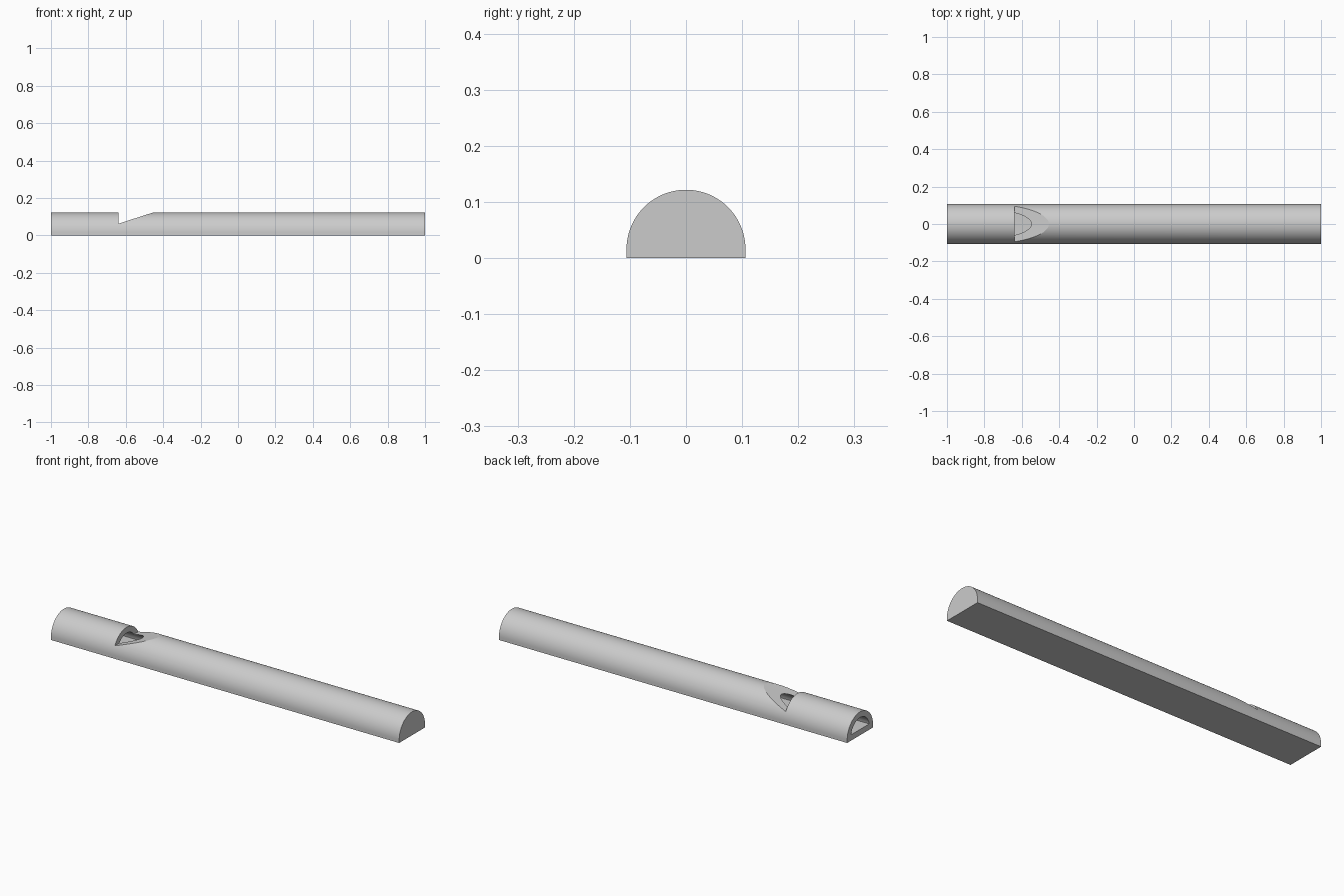
import bpy
import bmesh
import math

default = bpy.data.objects.get("Cube")
if default:
    bpy.data.objects.remove(default, do_unlink=True)

AXIS_Z = 0.0155   # height of the arch centre
OUTER = 0.106
WALL = 0.03
STEPS = 64

grey = bpy.data.materials.new("light grey")
grey.use_nodes = True
colour = (0.6, 0.6, 0.6, 1)
grey.diffuse_color = colour
grey.node_tree.nodes["Principled BSDF"].inputs["Base Color"].default_value = colour


def prism(name, section, offset):
    """Extrude a closed section of 3D points along an offset."""
    bm = bmesh.new()
    face = bm.faces.new([bm.verts.new(p) for p in section])
    made = bmesh.ops.extrude_face_region(bm, geom=[face])["geom"]
    bmesh.ops.translate(bm, vec=offset,
                        verts=[v for v in made if isinstance(v, bmesh.types.BMVert)])
    bmesh.ops.recalc_face_normals(bm, faces=bm.faces)
    mesh = bpy.data.meshes.new(name)
    bm.to_mesh(mesh)
    bm.free()
    mesh.materials.append(grey)
    obj = bpy.data.objects.new(name, mesh)
    bpy.context.collection.objects.link(obj)
    return obj


def arch(name, radius, floor, x0, x1):
    """Round-topped bar with a flat floor, running along x."""
    start = math.asin((floor - AXIS_Z) / radius) if floor > AXIS_Z else 0
    angles = [start + (math.pi - 2 * start) * i / STEPS for i in range(STEPS + 1)]
    section = [(x0, radius * math.cos(a), AXIS_Z + radius * math.sin(a)) for a in angles]
    if floor < AXIS_Z:
        section += [(x0, -radius, floor), (x0, radius, floor)]
    return prism(name, section, (x1 - x0, 0, 0))


# Whistle tube, with its bore open at the mouth end only
body = arch("whistle_body", OUTER, 0, -1, 1)
bore = arch("bore_cutter", OUTER - WALL, WALL, -1.1, 1 - WALL)

# Sound window: upright lip and sloping ramp
window = prism("window_cutter",
               [(-0.64, -0.2, 0.062), (-0.27, -0.2, 0.181), (-0.64, -0.2, 0.181)],
               (0, 0.4, 0))

bpy.ops.object.select_all(action="DESELECT")
body.select_set(True)
bpy.context.view_layer.objects.active = body
for cutter in (bore, window):
    cut = body.modifiers.new(cutter.name, "BOOLEAN")
    cut.operation = "DIFFERENCE"
    cut.solver = "EXACT"
    cut.object = cutter
    bpy.ops.object.modifier_apply(modifier=cut.name)
    bpy.data.objects.remove(cutter, do_unlink=True)

bpy.ops.object.shade_smooth_by_angle(angle=math.radians(15))
